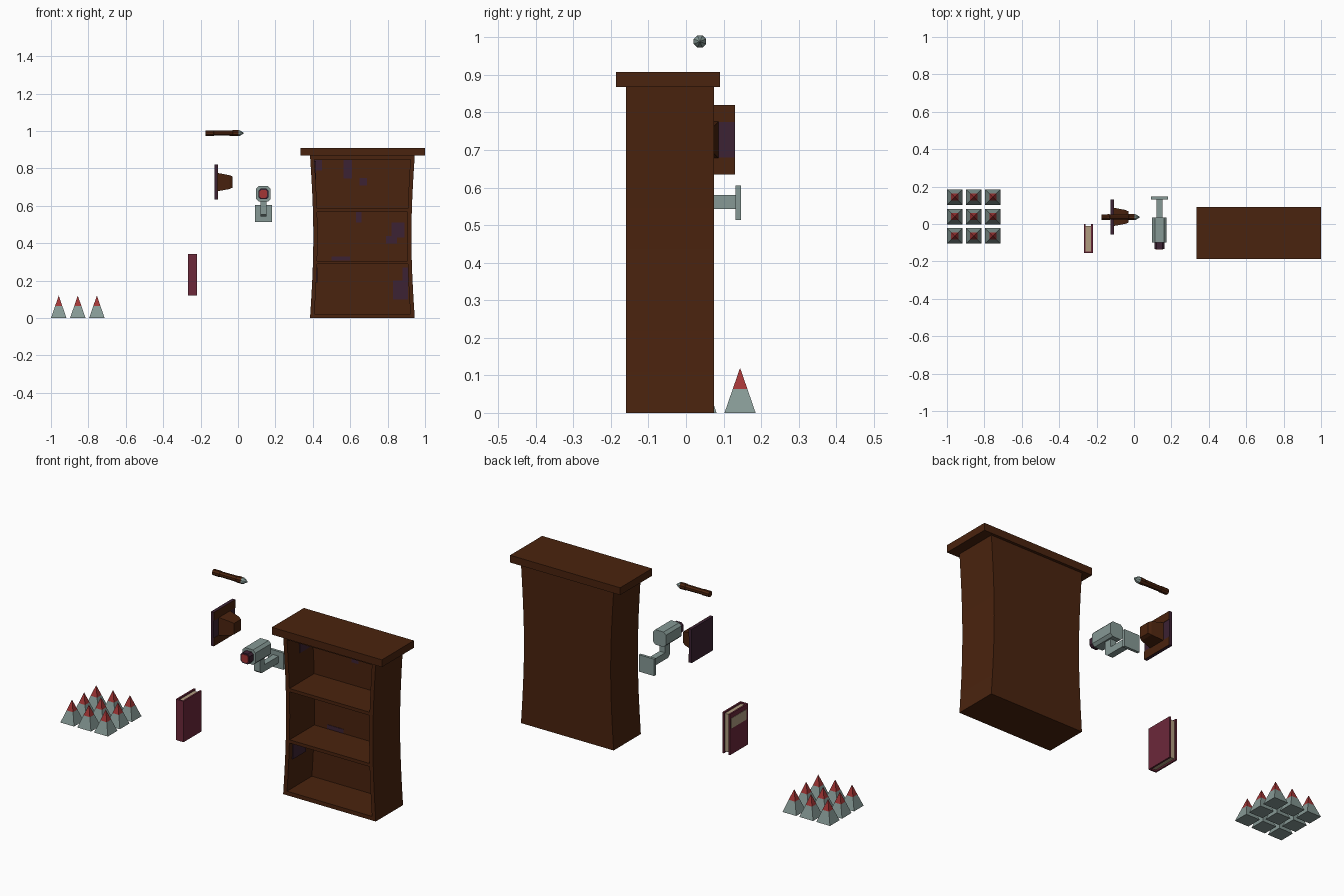
import bpy, bmesh, math

if "Cube" in bpy.data.objects:
    bpy.data.objects.remove(bpy.data.objects["Cube"])


def material(name, hexcode):
    def lin(v):
        v /= 255
        return v / 12.92 if v <= 0.04045 else ((v + 0.055) / 1.055) ** 2.4
    m = bpy.data.materials.new(name)
    m.diffuse_color = (lin(hexcode >> 16), lin(hexcode >> 8 & 255), lin(hexcode & 255), 1)
    m.use_nodes = True
    m.node_tree.nodes["Principled BSDF"].inputs["Base Color"].default_value = m.diffuse_color
    return m


WOOD = material("brown wood", 0x4A230E)
PURPLE = material("dark purple", 0x3C2233)
STEEL = material("grey green steel", 0x869995)
RED = material("bright red", 0xA43636)
COVER = material("wine red cover", 0x6C283A)
PAGES = material("beige pages", 0xB09C80)


def finish(name, bm, mats, rule=None):
    bmesh.ops.recalc_face_normals(bm, faces=bm.faces)
    if rule:
        for f in bm.faces:
            f.material_index = rule(f)
    me = bpy.data.meshes.new(name)
    bm.to_mesh(me)
    bm.free()
    for m in mats:
        me.materials.append(m)
    ob = bpy.data.objects.new(name, me)
    bpy.context.collection.objects.link(ob)
    return ob


def box(name, x0, x1, y0, y1, z0, z1, mat):
    bm = bmesh.new()
    bmesh.ops.create_cube(bm, size=1)
    for v in bm.verts:
        v.co = ((x0 + x1) / 2 + v.co.x * (x1 - x0), (y0 + y1) / 2 + v.co.y * (y1 - y0),
                (z0 + z1) / 2 + v.co.z * (z1 - z0))
    return finish(name, bm, [mat])


def loft(name, rings, mats, rule=None):
    """Skin a list of equal-length point rings and cap both ends."""
    bm = bmesh.new()
    rows = [[bm.verts.new(p) for p in r] for r in rings]
    n = len(rows[0])
    for a, b in zip(rows, rows[1:]):
        for i in range(n):
            j = (i + 1) % n
            bm.faces.new((a[i], a[j], b[j], b[i]))
    bm.faces.new(rows[0])
    bm.faces.new(rows[-1])
    return finish(name, bm, mats, rule)


def extrude_y(name, pts, y0, y1, mat):
    return loft(name, [[(x, y, z) for x, z in pts] for y in (y0, y1)], [mat])


# ---------- floor spikes with red tips ----------
def square(cx, cy, h, z):
    return [(cx + sx * h, cy + sy * h, z) for sx, sy in ((-1, -1), (1, -1), (1, 1), (-1, 1))]


for i in range(3):
    for j in range(3):
        cx, cy = -0.9585 + i * 0.102, -0.064 + j * 0.104
        rings = [square(cx, cy, 0.0415 * (1 - z / 0.12), z) for z in (0, 0.064, 0.1195)]
        loft(f"spike_{i}_{j}", rings, [STEEL, RED],
             lambda f: 1 if f.calc_center_median().z > 0.066 else 0)

# ---------- book ----------
box("book_cover_left", -0.267, -0.258, -0.148, 0.0, 0.12, 0.343, COVER)
box("book_cover_right", -0.229, -0.22, -0.148, 0.0, 0.12, 0.343, COVER)
box("book_spine", -0.267, -0.22, -0.156, -0.147, 0.12, 0.343, COVER)
box("book_pages", -0.2585, -0.2285, -0.148, -0.01, 0.128, 0.335, PAGES)
box("book_label", -0.2685, -0.266, -0.14, -0.008, 0.262, 0.318, PAGES)

# ---------- wooden dart with steel point ----------
def disc(x, r, n=8):
    return [(x, 0.037 + r * math.cos(2 * math.pi * (k + .5) / n),
             0.989 + r * math.sin(2 * math.pi * (k + .5) / n)) for k in range(n)]


loft("dart_shaft", [disc(x, r) for x, r in
     ((-0.173, 0.016), (-0.13, 0.0165), (-0.128, 0.0145), (-0.03, 0.0155), (-0.028, 0.0175),
      (0.002, 0.0175))], [WOOD])
loft("dart_point", [disc(0.002, 0.018), disc(0.012, 0.015), disc(0.032, 0.0008)], [STEEL])

# ---------- square plaque with tapered block ----------
box("plaque_board", -0.126, -0.11, -0.055, 0.131, 0.635, 0.82, PURPLE)
for k, z in enumerate((0.635, 0.775)):
    box(f"plaque_border_{k}", -0.111, -0.108, -0.055, 0.131, z, z + 0.045, WOOD)


def block_ring(x, h):
    return [(x, 0.038 + a * h, 0.727 + b * h) for a, b in ((-1, -1), (1, -1), (1, 1), (-1, 1))]


loft("plaque_block", [block_ring(x, h) for x, h in
     ((-0.11, 0.049), (-0.045, 0.037), (-0.03, 0.03))], [PURPLE, WOOD],
     lambda f: 1 if f.calc_center_median().x > -0.09 else 0)

# ---------- surveillance camera on a wall bracket ----------
CX, CZ = 0.136, 0.664


def chamfered(hx, hz, c):
    return [(CX + a, CZ + b) for a, b in ((hx, hz - c), (hx - c, hz), (c - hx, hz), (-hx, hz - c),
            (-hx, c - hz), (c - hx, -hz), (hx - c, -hz), (hx, c - hz))]


box("wall_plate", 0.09, 0.182, 0.132, 0.147, 0.513, 0.605, STEEL)
# bent arm, drawn as a side profile in y and z
arm = [(0.135, 0.543), (0.135, 0.58), (0.01, 0.58), (0.01, 0.635), (-0.03, 0.635),
       (-0.03, 0.555), (-0.015, 0.543)]
loft("bent_arm", [[(x, y, z) for y, z in arm] for x in (0.119, 0.153)], [STEEL])
extrude_y("camera_body", chamfered(0.039, 0.041, 0.014), -0.1, 0.035, STEEL)
extrude_y("camera_lens_housing", chamfered(0.027, 0.028, 0.011), -0.133, -0.09, PURPLE)
extrude_y("camera_lens", chamfered(0.02, 0.021, 0.008), -0.136, -0.13, RED)

# ---------- bookcase with curved waist ----------
MID, H = 0.665, 0.87
LEVELS = [H * k / 8 for k in range(9)]


def half_width(z):
    return 0.28 - 0.018 * math.sin(math.pi * z / H)


for s, side in ((-1, "left"), (1, "right")):
    outer = [(MID + s * half_width(z), z) for z in LEVELS]
    inner = [(MID + s * (half_width(z) - 0.022), z) for z in reversed(LEVELS)]
    extrude_y(f"bookcase_{side}_side", outer + inner, -0.16, 0.075, WOOD)
back = [(MID - half_width(z) + 0.004, z) for z in LEVELS]
back += [(MID + half_width(z) - 0.004, z) for z in reversed(LEVELS)]
extrude_y("bookcase_back", back, 0.055, 0.075, WOOD)
for k, (z0, z1) in enumerate(((0, 0.022), (0.288, 0.306), (0.568, 0.586), (0.848, 0.87))):
    w = half_width(z0) - 0.008
    box(f"shelf_{k}", MID - w, MID + w, -0.158 if k else -0.16, 0.06, z0, z1, WOOD)
box("bookcase_top", 0.335, 1.0, -0.186, 0.09, 0.868, 0.908, WOOD)

# worn purple patches on the back panel (x0, x1, z0, z1)
for k, (x0, x1, z0, z1) in enumerate((
        (0.41, 0.45, 0.79, 0.845), (0.565, 0.61, 0.745, 0.845), (0.65, 0.69, 0.71, 0.75),
        (0.63, 0.66, 0.51, 0.567), (0.79, 0.85, 0.40, 0.44), (0.82, 0.89, 0.43, 0.51),
        (0.5, 0.6, 0.307, 0.33), (0.83, 0.91, 0.10, 0.20), (0.88, 0.915, 0.20, 0.27))):
    box(f"back_patch_{k}", x0, x1, 0.053, 0.056, z0, z1, PURPLE)
# worn patches inside the left side (y0, y1, z0, z1)
for k, (y0, y1, z0, z1) in enumerate(((-0.06, 0.05, 0.74, 0.84), (-0.13, -0.02, 0.19, 0.27))):
    x = MID - half_width((z0 + z1) / 2) + 0.022
    box(f"side_patch_{k}", x - 0.004, x + 0.004, y0, y1, z0, z1, PURPLE)
